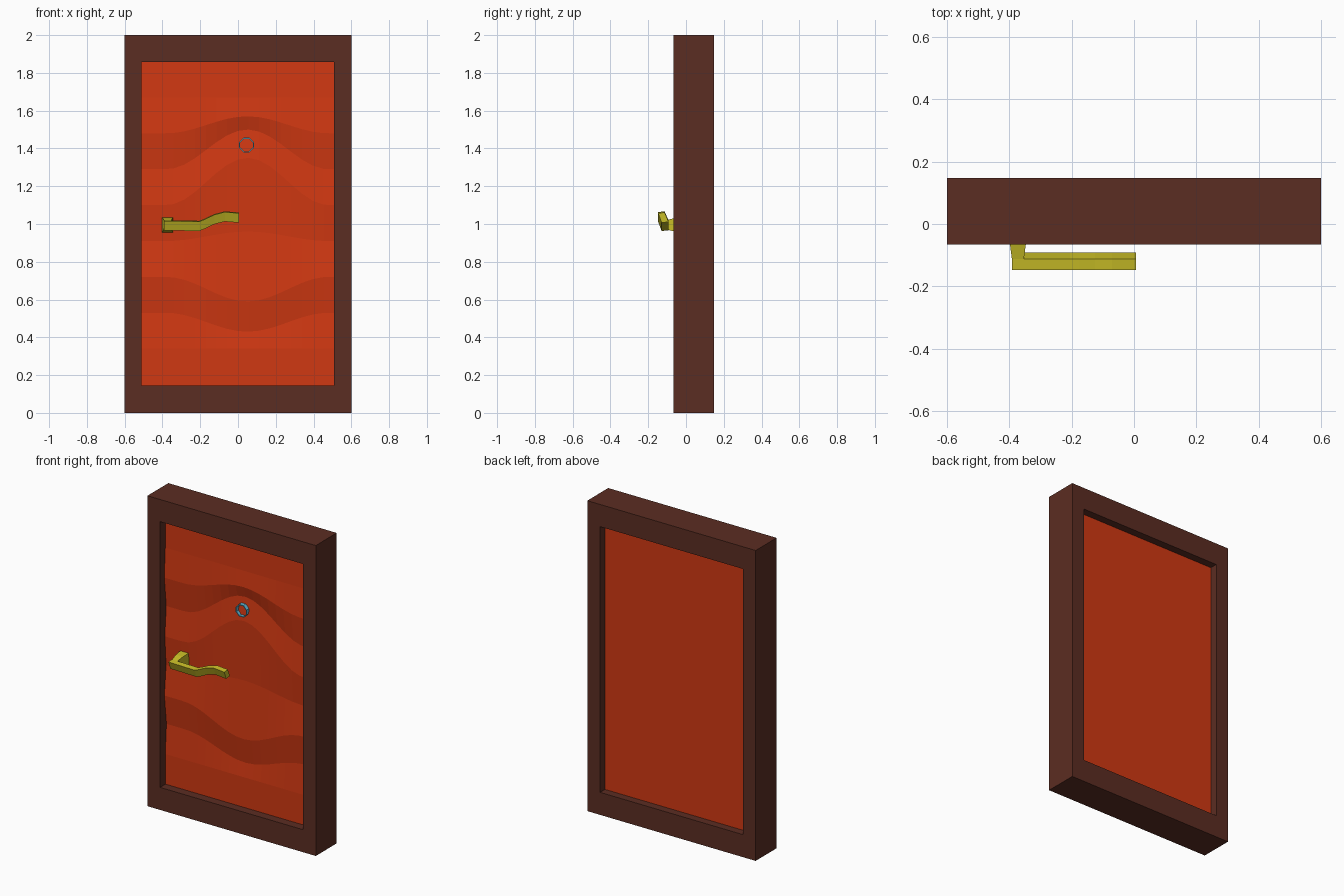
import bpy, bmesh, math

if "Cube" in bpy.data.objects:
    bpy.data.objects.remove(bpy.data.objects["Cube"])


def material(name, rgb):
    m = bpy.data.materials.new(name)
    m.diffuse_color = (*rgb, 1)
    m.use_nodes = True
    m.node_tree.nodes["Principled BSDF"].inputs["Base Color"].default_value = m.diffuse_color
    return m


def finish(name, bm, mat):
    bmesh.ops.recalc_face_normals(bm, faces=bm.faces)
    me = bpy.data.meshes.new(name)
    bm.to_mesh(me)
    bm.free()
    me.materials.append(mat)
    ob = bpy.data.objects.new(name, me)
    bpy.context.collection.objects.link(ob)
    return ob


def loft(name, rings, mat, closed=False):
    """Skin between rings of points; closed joins last to first, otherwise ends are capped."""
    bm = bmesh.new()
    vs = [[bm.verts.new(p) for p in r] for r in rings]
    n = len(vs[0])
    pairs = list(zip(vs, vs[1:])) + ([(vs[-1], vs[0])] if closed else [])
    for a, b in pairs:
        for i in range(n):
            j = (i + 1) % n
            bm.faces.new((a[i], a[j], b[j], b[i]))
    if not closed:
        bm.faces.new(vs[0])
        bm.faces.new(vs[-1])
    return finish(name, bm, mat)


def rect(x0, x1, z0, z1, y):
    return [(x0, y, z0), (x1, y, z0), (x1, y, z1), (x0, y, z1)]


def octagon(r, y, cx=0.045, cz=1.418):
    angles = [math.radians(22.5 + 45 * i) for i in range(8)]
    return [(cx + r * math.cos(a), y, cz + r * math.sin(a)) for a in angles]


brown = material("dark_wood", (0.105, 0.026, 0.016))
orange = material("orange_wood", (0.64, 0.04, 0.006))
yellow = material("brass", (0.58, 0.51, 0.02))
blue = material("glass_blue", (0.13, 0.5, 0.7))

# Door frame
OUT, INN = (-0.6, 0.6, 0, 2), (-0.51, 0.508, 0.145, 1.857)
loft("door_frame", [rect(*OUT, -0.065), rect(*INN, -0.065),
                    rect(*INN, 0.148), rect(*OUT, 0.148)], brown, closed=True)

# Door panel: rows of (height, bulge at centre, depth) form the wood-grain ridges
rows = [(0.145, 0, -0.01), (0.34, 0, -0.012), (0.53, -0.10, 0.0), (0.72, -0.13, -0.021),
        (0.91, 0.05, -0.004), (1.10, 0.25, -0.017), (1.29, 0.21, -0.002),
        (1.48, 0.09, -0.022), (1.67, 0, -0.012), (1.857, 0, -0.01)]
COLS = 18
bm = bmesh.new()
grid = []
for z, lift, y in rows:
    line = []
    for i in range(COLS + 1):
        x = INN[0] + (INN[1] - INN[0]) * i / COLS
        t = min(1, abs(x - 0.05) / 0.43)
        line.append(bm.verts.new((x, y, z + lift * 0.5 * (1 + math.cos(math.pi * t)))))
    grid.append(line)
for a, b in zip(grid, grid[1:]):
    for i in range(COLS):
        bm.faces.new((a[i], a[i + 1], b[i + 1], b[i]))
rim = ([v for v in grid[0]] + [r[-1] for r in grid[1:]]
       + grid[-1][-2::-1] + [r[0] for r in grid[-2:0:-1]])
back = [bm.verts.new((v.co.x, 0.098, v.co.z)) for v in rim]
for i in range(len(rim)):
    j = (i + 1) % len(rim)
    bm.faces.new((rim[i], rim[j], back[j], back[i]))
bm.faces.new(back)
finish("door_panel", bm, orange)

# Handle post, tapering towards the lever
loft("handle_post", [rect(-0.403, -0.343, 0.955, 1.035, 0.0),
                     rect(-0.398, -0.347, 0.962, 1.03, -0.065),
                     rect(-0.39, -0.355, 0.975, 1.015, -0.125)], yellow)

# Handle lever: leaning section swept along a wavy path
section = [(-0.148, 0.023), (-0.113, 0.027), (-0.092, -0.023), (-0.129, -0.027)]
path = [(-0.392, 0.993), (-0.205, 0.99), (-0.175, 1.002), (-0.125, 1.026),
        (-0.07, 1.04), (0.006, 1.034)]
loft("handle_lever", [[(x, y, z + dz) for y, dz in section] for x, z in path], yellow)

# Peephole ring
loft("peephole_ring", [octagon(0.042, 0.005), octagon(0.042, -0.032),
                       octagon(0.036, -0.032), octagon(0.036, 0.005)], blue, closed=True)
